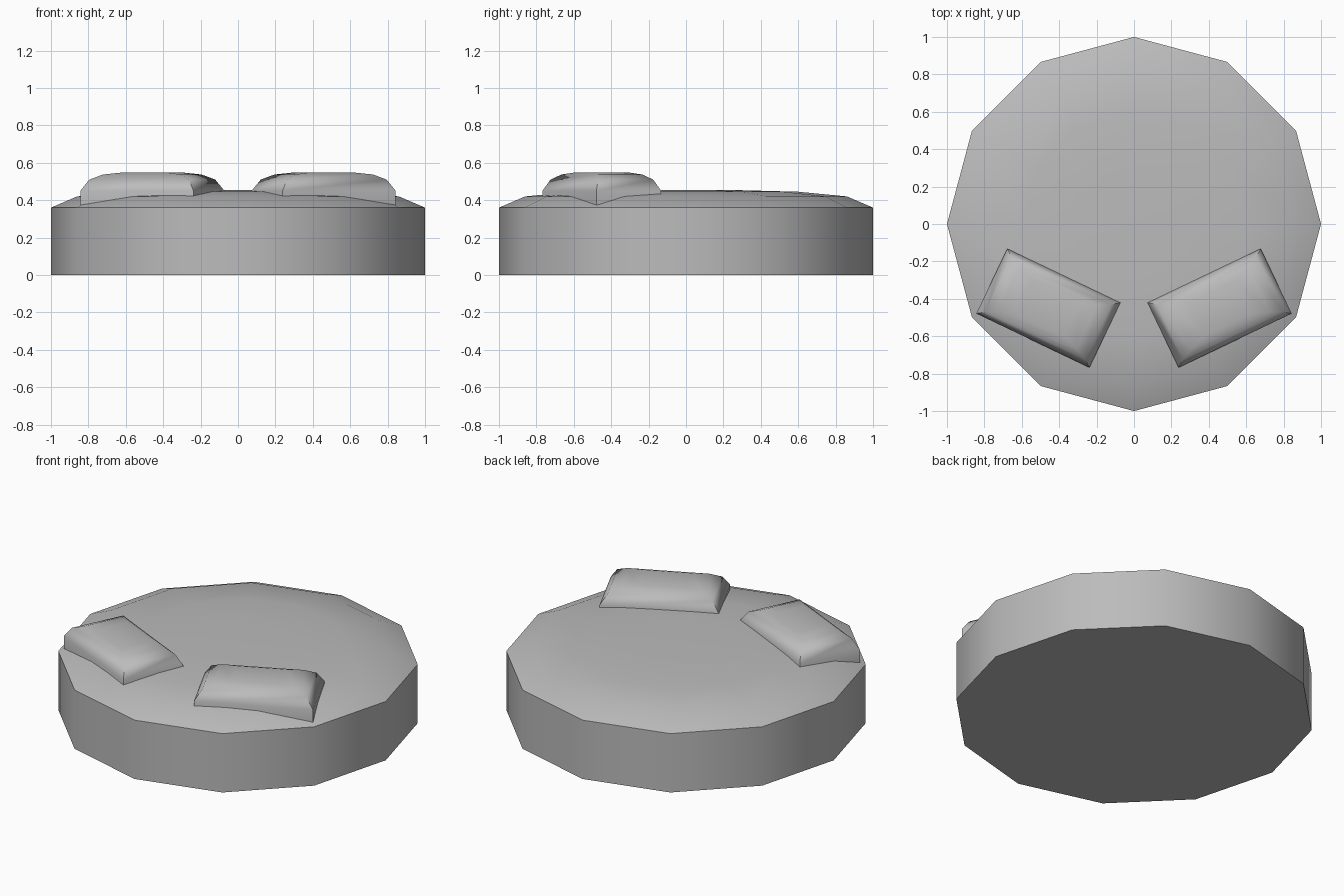
import bpy
import bmesh
from math import radians, cos, sin, pi
from mathutils import Matrix

cube = bpy.data.objects.get("Cube")
if cube:
    bpy.data.objects.remove(cube, do_unlink=True)

# One plain grey fabric
GREY = (0.5, 0.5, 0.5, 1)
fabric = bpy.data.materials.new("grey fabric")
fabric.use_nodes = True
fabric.diffuse_color = GREY
fabric.node_tree.nodes["Principled BSDF"].inputs["Base Color"].default_value = GREY


def stack(name, rings, angle):
    """Join rings of points into a closed, smooth-shaded solid."""
    bm = bmesh.new()
    loops = [[bm.verts.new(p) for p in ring] for ring in rings]
    for low, high in zip(loops, loops[1:]):
        n = len(low)
        for i in range(n):
            j = (i + 1) % n
            bm.faces.new((low[i], low[j], high[j], high[i]))
    bm.faces.new(loops[0][::-1])
    bm.faces.new(loops[-1])
    mesh = bpy.data.meshes.new(name)
    bm.to_mesh(mesh)
    bm.free()
    mesh.materials.append(fabric)
    obj = bpy.data.objects.new(name, mesh)
    bpy.context.collection.objects.link(obj)
    bpy.ops.object.select_all(action='DESELECT')
    obj.select_set(True)
    bpy.context.view_layer.objects.active = obj
    bpy.ops.object.shade_smooth_by_angle(angle=radians(angle))
    return obj


def circle(r, z, sides=12):
    return [(r * cos(2 * pi * i / sides), r * sin(2 * pi * i / sides), z)
            for i in range(sides)]


def rectangle(a, b, z):
    return [(-a, -b, z), (a, -b, z), (a, b, z), (-a, b, z)]


# Twelve-sided mattress with a gently domed top
profile = [(1, 0), (1, 0.36), (0.86, 0.42), (0.6, 0.445), (0.3, 0.453)]
stack("round_mattress", [circle(r, z) for r, z in profile], 40)

# Two plump pillows, angled toward the middle
layers = [(0.335, 0.192, 0.365), (0.335, 0.192, 0.45), (0.295, 0.163, 0.51),
          (0.23, 0.13, 0.537), (0.14, 0.1, 0.547)]
for side, name in ((1, "left_pillow"), (-1, "right_pillow")):
    pillow = stack(name, [rectangle(*layer) for layer in layers], 70)
    pillow.matrix_world = (Matrix.Translation((side * 0.458, -0.45, 0))
                           @ Matrix.Rotation(side * radians(25.5), 4, 'Z'))
